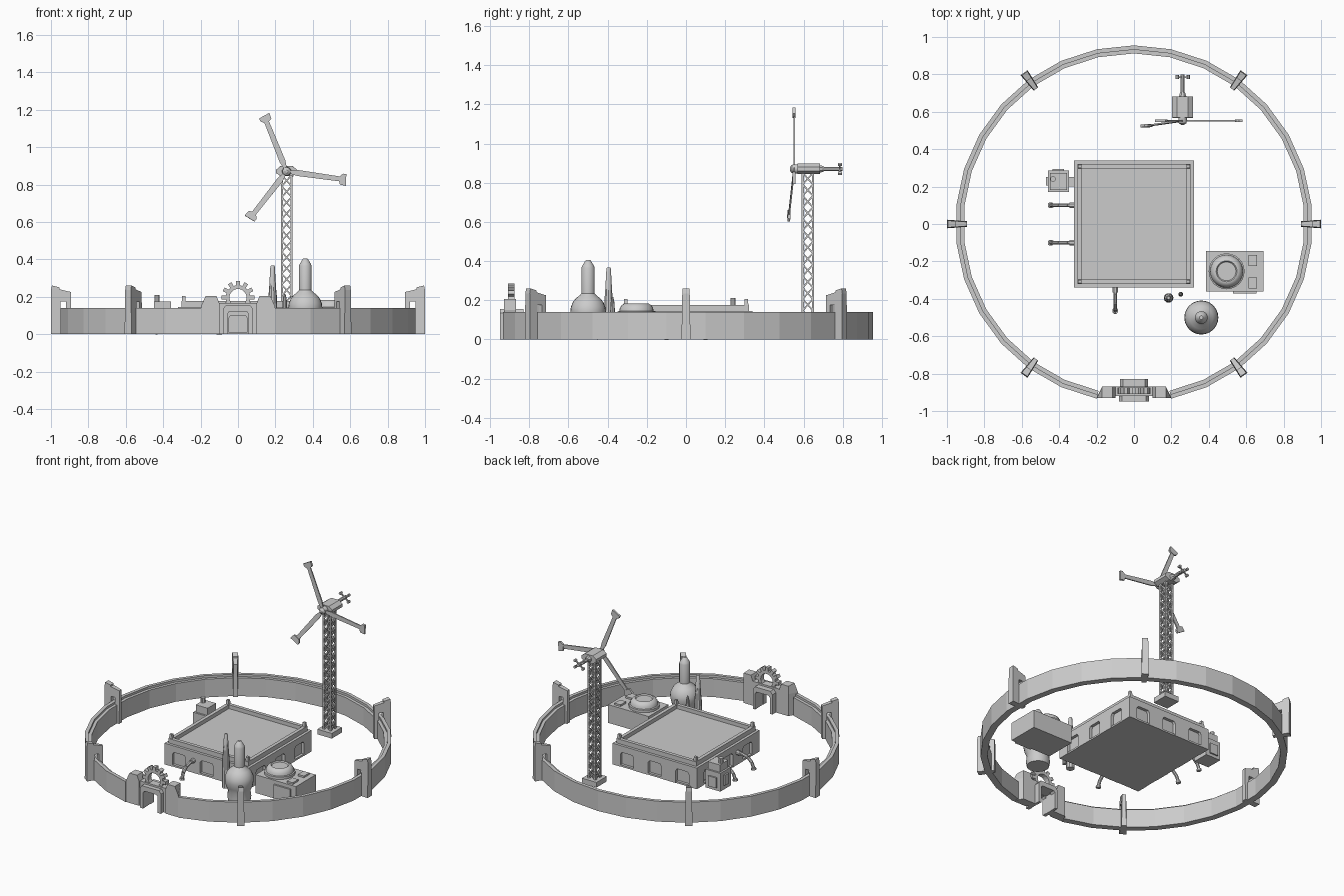
import bpy, bmesh
from math import sin, cos, pi, radians
from mathutils import Vector, Matrix

if "Cube" in bpy.data.objects:
    bpy.data.objects.remove(bpy.data.objects["Cube"])


def finish(name, bm, smooth=False):
    bmesh.ops.recalc_face_normals(bm, faces=bm.faces)
    me = bpy.data.meshes.new(name)
    bm.to_mesh(me)
    bm.free()
    ob = bpy.data.objects.new(name, me)
    bpy.context.collection.objects.link(ob)
    if smooth:
        bpy.context.view_layer.objects.active = ob
        ob.select_set(True)
        bpy.ops.object.shade_smooth_by_angle(angle=radians(35))
        ob.select_set(False)
    return ob


def box(bm, x0, x1, y0, y1, z0, z1):
    m = Matrix.Translation(((x0 + x1) / 2, (y0 + y1) / 2, (z0 + z1) / 2))
    bmesh.ops.create_cube(bm, size=1, matrix=m @ Matrix.Diagonal((x1 - x0, y1 - y0, z1 - z0, 1)))


def prism(bm, pts, y0, y1, m=Matrix()):
    # x-z outline extruded along y, then transformed
    a = [bm.verts.new(m @ Vector((x, y0, z))) for x, z in pts]
    b = [bm.verts.new(m @ Vector((x, y1, z))) for x, z in pts]
    bm.faces.new(a)
    bm.faces.new(b[::-1])
    for i in range(len(pts)):
        j = (i + 1) % len(pts)
        bm.faces.new((a[i], b[i], b[j], a[j]))
    return a + b


def bar(bm, p, q, r0, r1=None, seg=4):
    p, q = Vector(p), Vector(q)
    d = q - p
    m = Matrix.Translation((p + q) / 2) @ d.to_track_quat('Z', 'Y').to_matrix().to_4x4()
    m = m @ Matrix.Rotation(pi / seg, 4, 'Z')
    bmesh.ops.create_cone(bm, cap_ends=True, segments=seg, radius1=r0,
                          radius2=r0 if r1 is None else r1, depth=d.length, matrix=m)


def lathe(name, x, y, prof, seg=24):
    bm = bmesh.new()
    rings = [[bm.verts.new((x + r * cos(2 * pi * i / seg), y + r * sin(2 * pi * i / seg), z))
              for i in range(seg)] for r, z in prof]
    for a, b in zip(rings, rings[1:]):
        for i in range(seg):
            j = (i + 1) % seg
            bm.faces.new((a[i], a[j], b[j], b[i]))
    bm.faces.new(rings[0])
    bm.faces.new(rings[-1])
    return finish(name, bm, True)


# perimeter wall with inner walkway, open at the gate
bm = bmesh.new()
prof = [(.955, 0), (.955, .14), (.932, .14), (.932, .125), (.912, .125), (.912, 0)]
rings = [[bm.verts.new((r * cos(a), r * sin(a), z)) for r, z in prof]
         for a in [radians(-78 + 12 * i) for i in range(29)]]
for a, b in zip(rings, rings[1:]):
    for i in range(6):
        bm.faces.new((a[i], a[(i + 1) % 6], b[(i + 1) % 6], b[i]))
bm.faces.new(rings[0])
bm.faces.new(rings[-1])
finish("perimeter_wall", bm)

# buttress towers with a walkway doorway
for k, ang in enumerate((0, 54, 126, 180, 234, 306)):
    bm = bmesh.new()
    prism(bm, [(1, 0), (1, .235), (.995, .26), (.955, .25), (.955, .24), (.892, .225), (.892, 0),
               (.92, 0), (.92, .175), (.95, .175), (.95, 0)], -.5, .5)
    for v in bm.verts:
        v.co.y *= .03 + .016 * (v.co.x - .892) / .108 - (.008 if v.co.z > .2 else 0)
    bm.transform(Matrix.Rotation(radians(ang), 4, 'Z'))
    finish(f"wall_buttress_{k}", bm)

# gate: side piers, lintel, front and back door frames
for s, side in ((1, "right"), (-1, "left")):
    bm = bmesh.new()
    prism(bm, [(s * x, z) for x, z in ((.2, 0), (.198, .15), (.172, .205), (.115, .205), (.1, .165), (.1, 0))],
          -.93, -.868)
    for v in bm.verts:
        if v.co.y > -.9 and abs(v.co.x) > .16:
            v.co.x = s * .17
    finish("gate_pier_" + side, bm)
bm = bmesh.new()
prism(bm, [(-.1, 0), (-.1, .167), (.1, .167), (.1, 0), (.058, 0), (.058, .125), (-.058, .125), (-.058, 0)],
      -.92, -.868)
finish("gate_lintel", bm)
for name, w, y0, y1 in (("front", .08, -.95, -.92), ("back", .074, -.868, -.83)):
    bm = bmesh.new()
    prism(bm, [(-w, 0), (-w, .135), (-w + .015, .155), (w - .015, .155), (w, .135), (w, 0), (.056, 0),
               (.056, .11), (.045, .122), (-.045, .122), (-.056, .11), (-.056, 0)], y0, y1)
    finish("gate_frame_" + name, bm)

# half gear above the gate
bm = bmesh.new()
pts = []
for k in range(-1, 8):
    for da, r in ((-14, .066), (-9, .066), (-7, .089), (7, .089), (9, .066)):
        a = radians(k * 30 + da)
        pts.append((r * cos(a), .196 + r * sin(a)))
pts += [(.046 * cos(radians(a)), .196 + .046 * sin(radians(a))) for a in range(220, -41, -20)]
prism(bm, [(x, max(z, .16)) for x, z in pts], -.91, -.875)
finish("gate_gear", bm)

# main hall: core, notched wall panels, parapet, corner posts
bm = bmesh.new()
box(bm, -.3, .3, -.32, .32, 0, .15)
box(bm, -.318, .318, -.338, .338, 0, .012)
finish("hall_core", bm)
bm = bmesh.new()
for k in range(4):
    half, off = (.32, .34) if k % 2 == 0 else (.34, .32)
    out = [(-half, 0), (-half, .145), (half, .145), (half, 0)]
    for c in (.21, 0, -.21):
        out += [(c + .05, 0), (c + .05, .085), (c + .04, .1), (c - .04, .1), (c - .05, .085), (c - .05, 0)]
    prism(bm, out, -off, -off + .02, Matrix.Rotation(k * pi / 2, 4, 'Z'))
finish("hall_walls", bm)
bm = bmesh.new()
for s in (1, -1):
    box(bm, -.3, .3, s * .31 - .012, s * .31 + .012, .14, .176)
    box(bm, s * .29 - .012, s * .29 + .012, -.32, .32, .14, .176)
finish("hall_parapet", bm)
bm = bmesh.new()
for s in (1, -1):
    for t in (1, -1):
        bar(bm, (s * .29, t * .308, .14), (s * .29, t * .308, .205), .018, .012)
finish("hall_corner_posts", bm)

# drain pipes curving from the hall to the ground
for k, (x, y, ang) in enumerate(((-.315, .1, 180), (-.315, -.1, 180), (-.1, -.335, 270))):
    bm = bmesh.new()
    d = Vector((cos(radians(ang)), sin(radians(ang)), 0))
    path = [Vector((x, y, z)) + d * r for r, z in
            ((0, .085), (.04, .085), (.085, .073), (.115, .045), (.128, .012), (.13, 0))]
    for i, (p, q) in enumerate(zip(path, path[1:])):
        bar(bm, p, q, .011 if i < 4 else .017, None, 8)
    bar(bm, path[0], path[0] + d * .03, .017, .015, 8)
    finish(f"pipe_{k}", bm)

# utility hut with roof vent and side boxes
bm = bmesh.new()
box(bm, -.46, -.347, .17, .285, 0, .125)
box(bm, -.448, -.358, .182, .273, .12, .175)
box(bm, -.47, -.455, .205, .25, .03, .1)
box(bm, -.435, -.375, .28, .295, .02, .09)
box(bm, -.347, -.3, .2, .25, .03, .09)
bar(bm, (-.433, .24, .17), (-.433, .24, .21), .015, None, 8)
finish("utility_hut", bm)

# domed annex
bm = bmesh.new()
box(bm, .385, .692, -.36, -.145, 0, .125)
for y in (-.195, -.315):
    box(bm, .612, .658, y - .03, y + .03, .12, .137)
box(bm, .53, .655, -.372, -.355, 0, .1)
finish("annex_block", bm)
lathe("annex_dome", .495, -.253,
      [(.096, .12), (.096, .142), (.088, .145), (.085, .16), (.076, .174), (.062, .183), (.056, .183), (.05, .176)])

# bulb-shaped storage tank with capped neck
lathe("storage_tank", .36, -.5,
      [(.07, 0), (.075, .03), (.07, .07), (.083, .1), (.091, .14), (.088, .165), (.078, .19), (.062, .21),
       (.042, .225), (.034, .235), (.034, .365), (.03, .375), (.014, .402), (.01, .405)])

# slender spires
lathe("tall_spire", .185, -.395,
      [(.026, 0), (.026, .1), (.023, .2), (.019, .24), (.012, .36), (.008, .368)], 10)
lathe("short_spire", .25, -.375, [(.013, 0), (.013, .14), (.01, .19), (.004, .215)], 10)

# wind turbine lattice tower
X, Y = .26, .622
bm = bmesh.new()
box(bm, X - .055, X + .055, Y - .055, Y + .055, 0, .035)
c = [(X + sx * .026, Y + sy * .026) for sx, sy in ((1, 1), (-1, 1), (-1, -1), (1, -1))]
N, Z0, H = 14, .03, .82
for i in range(4):
    p, q = c[i], c[(i + 1) % 4]
    bar(bm, (*p, Z0), (*p, Z0 + H), .0075)
    for k in range(N):
        a, b = Z0 + H * k / N, Z0 + H * (k + 1) / N
        bar(bm, (*p, a), (*q, b), .0055)
        bar(bm, (*q, a), (*p, b), .0055)
finish("turbine_tower", bm)

# nacelle, tail boom and tail spokes
bm = bmesh.new()
prism(bm, [(X - .056, .86), (X - .056, .88), (X - .03, .899), (X + .03, .899), (X + .056, .88),
           (X + .056, .86), (X + .03, .845), (X - .03, .845)], .57, .683)
bar(bm, (X, .68, .87), (X, .705, .87), .022, .014, 8)
bar(bm, (X, .7, .87), (X, .8, .87), .012, None, 8)
for k in range(4):
    a = pi / 4 + k * pi / 2
    bar(bm, (X, .785, .87), (X + .045 * cos(a), .785, .87 + .033 * sin(a)), .006)
    bar(bm, (X + .042 * cos(a), .776, .87 + .031 * sin(a)), (X + .042 * cos(a), .796, .87 + .031 * sin(a)), .009, None, 6)
finish("turbine_nacelle", bm)

# hub and three blades
bm = bmesh.new()
bar(bm, (X, .575, .87), (X, .54, .87), .025, .022, 12)
bar(bm, (X, .54, .87), (X, .53, .87), .022, .008, 12)
finish("turbine_hub", bm, True)
for k, ang in enumerate((112, 232, 352)):
    bm = bmesh.new()
    prism(bm, [(.015, -.008), (.06, -.016), (.29, -.013), (.29, .013), (.06, .016), (.015, .008)], -.004, .004)
    prism(bm, [(.285, -.014), (.292, -.03), (.325, -.032), (.318, .03), (.3, .03), (.285, .014)], -.007, .007)
    tilt = Matrix.Rotation(radians(5 if k == 1 else 0), 4, 'Z').inverted()
    bm.transform(Matrix.Translation((X, .552, .87)) @ Matrix.Rotation(-radians(ang), 4, 'Y') @ tilt)
    finish(f"turbine_blade_{k}", bm)
